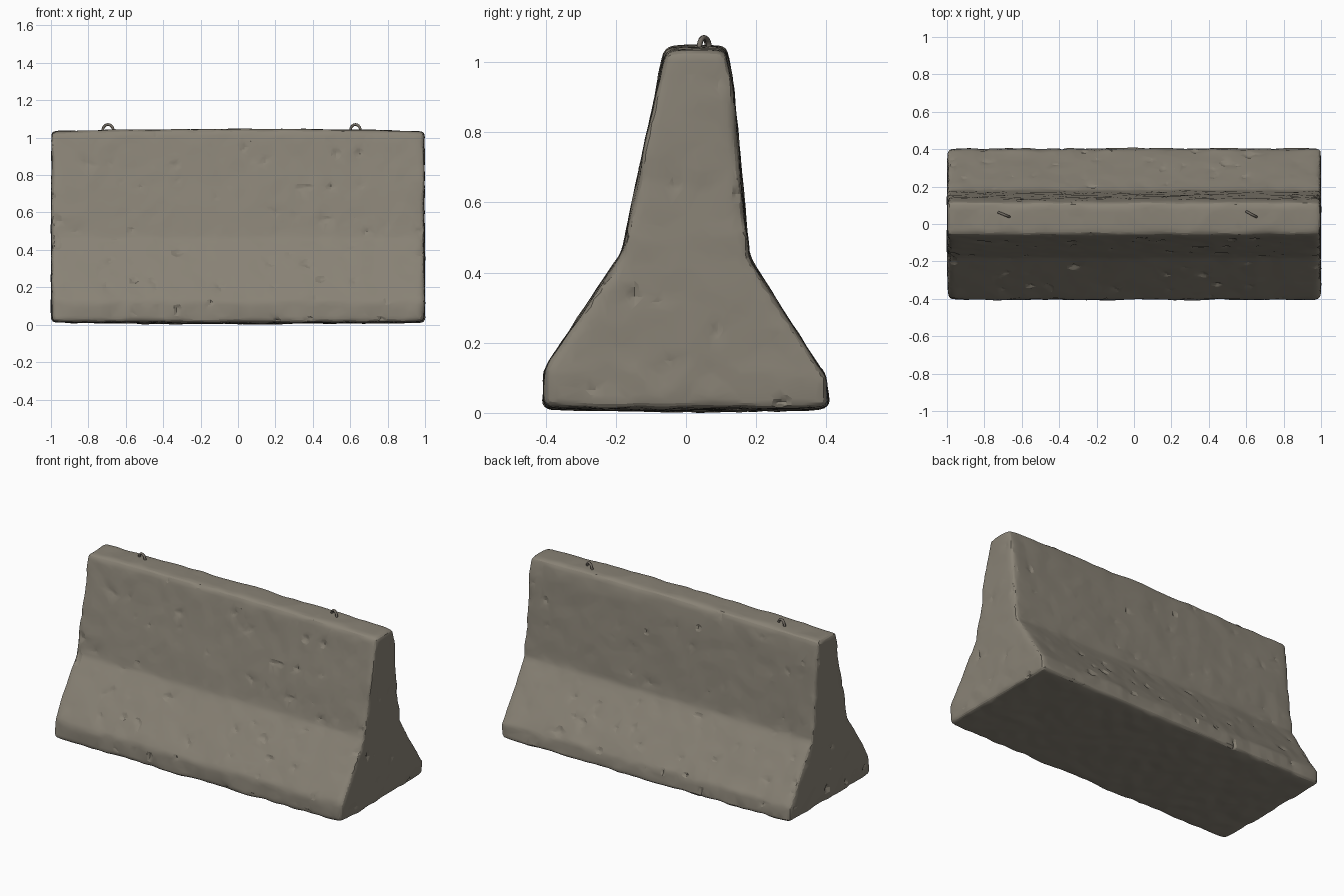
import bpy, bmesh, math, random
from mathutils import Vector, noise

if "Cube" in bpy.data.objects:
    bpy.data.objects.remove(bpy.data.objects["Cube"])

random.seed(4)


def material(name, colour):
    m = bpy.data.materials.new(name)
    m.diffuse_color = (*colour, 1)
    m.use_nodes = True
    m.node_tree.nodes["Principled BSDF"].inputs["Base Color"].default_value = m.diffuse_color
    return m


concrete = material("concrete", (0.25, 0.225, 0.18))
steel = material("dark_steel", (0.17, 0.15, 0.125))


def add_object(name, bm, mat):
    mesh = bpy.data.meshes.new(name)
    bm.to_mesh(mesh)
    bm.free()
    mesh.materials.append(mat)
    ob = bpy.data.objects.new(name, mesh)
    bpy.context.collection.objects.link(ob)
    return ob


def apply_modifier(ob, kind, **settings):
    mod = ob.modifiers.new(kind.title(), kind)
    for key, value in settings.items():
        setattr(mod, key, value)
    bpy.context.view_layer.objects.active = ob
    ob.select_set(True)
    bpy.ops.object.modifier_apply(modifier=mod.name)


# Barrier cross-section (y, z), extruded along x
profile = [(-0.408, 0.012), (-0.402, 0.125), (-0.18, 0.46), (-0.158, 0.575),
           (-0.06, 1.033), (0.115, 1.033), (0.135, 0.93), (0.164, 0.6),
           (0.18, 0.44), (0.397, 0.1), (0.408, 0.012)]
bm = bmesh.new()
face = bm.faces.new([bm.verts.new((-0.998, y, z)) for y, z in profile])
out = bmesh.ops.extrude_face_region(bm, geom=[face])
bmesh.ops.translate(bm, vec=(1.996, 0, 0),
                    verts=[g for g in out["geom"] if isinstance(g, bmesh.types.BMVert)])
bmesh.ops.recalc_face_normals(bm, faces=bm.faces)
barrier = add_object("barrier_body", bm, concrete)
apply_modifier(barrier, 'BEVEL', width=0.014, segments=2, limit_method='ANGLE',
               angle_limit=math.radians(40))
apply_modifier(barrier, 'REMESH', mode='VOXEL', voxel_size=0.014)

# Worn edges: smooth unevenly, so corners erode in patches
bm = bmesh.new()
bm.from_mesh(barrier.data)
bm.verts.ensure_lookup_table()
wear = [min(1, max(0.1, 0.45 + 0.9 * noise.noise(v.co * 7))) for v in bm.verts]
for _ in range(10):
    target = [sum((e.other_vert(v).co for e in v.link_edges), Vector()) / len(v.link_edges)
              for v in bm.verts]
    for v, t, w in zip(bm.verts, target, wear):
        v.co = v.co.lerp(t, 0.7 * w)

# Rough surface, small pits and a slight bow of the top and underside
bm.normal_update()
normals = [v.normal.copy() for v in bm.verts]
for v, n in zip(bm.verts, normals):
    p = v.co.copy()
    low = 1.6 if p.z < 0.12 else 1.0
    d = 0.004 * noise.noise(p * 4) + 0.0035 * low * noise.noise(p * 13 + Vector((5, 2, 9)))
    pit = noise.noise(p * 17 + Vector((31, 7, 3)))
    if pit > 0.5 and abs(n.z) < 0.9:
        d -= 0.03 * (pit - 0.5) * low
    v.co += n * d
    bow = max(0, 1 - p.x ** 2)
    if p.z > 0.9:
        v.co.z += 0.012 * bow * (p.z - 0.9) / 0.13
    elif p.z < 0.1:
        v.co.z -= 0.01 * bow * max(0, 1 - (p.y / 0.45) ** 2) * (0.1 - p.z) / 0.1
lowest = min(v.co.z for v in bm.verts)
bmesh.ops.translate(bm, verts=bm.verts, vec=(0, 0, -lowest))
bm.to_mesh(barrier.data)
bm.free()

# Irregular flat facets
apply_modifier(barrier, 'DECIMATE', ratio=0.22)
bpy.ops.object.shade_smooth_by_angle(angle=math.radians(18))


def lifting_loop(name, x, y, turn):
    """Bent steel bar: two legs sunk into the top joined by a half circle."""
    r, tube, sides = 0.03, 0.0075, 8
    path = [(-r, 0.99)]
    path += [(-r * math.cos(a), 1.04 + r * math.sin(a))
             for a in (math.pi * i / 10 for i in range(11))]
    path += [(r, 0.99)]
    curve = bpy.data.curves.new(name, 'CURVE')
    curve.dimensions = '3D'
    curve.bevel_depth = tube
    curve.bevel_resolution = 1
    curve.use_fill_caps = True
    spline = curve.splines.new('POLY')
    spline.points.add(len(path) - 1)
    for point, (u, z) in zip(spline.points, path):
        point.co = (u, 0, z, 1)
    curve.materials.append(steel)
    ob = bpy.data.objects.new(name, curve)
    ob.location = (x, y, 0)
    ob.rotation_euler.z = math.radians(turn)
    bpy.context.collection.objects.link(ob)


# Lifting loops on the top
lifting_loop("lifting_loop_left", -0.695, 0.05, -22)
lifting_loop("lifting_loop_right", 0.628, 0.052, -28)
